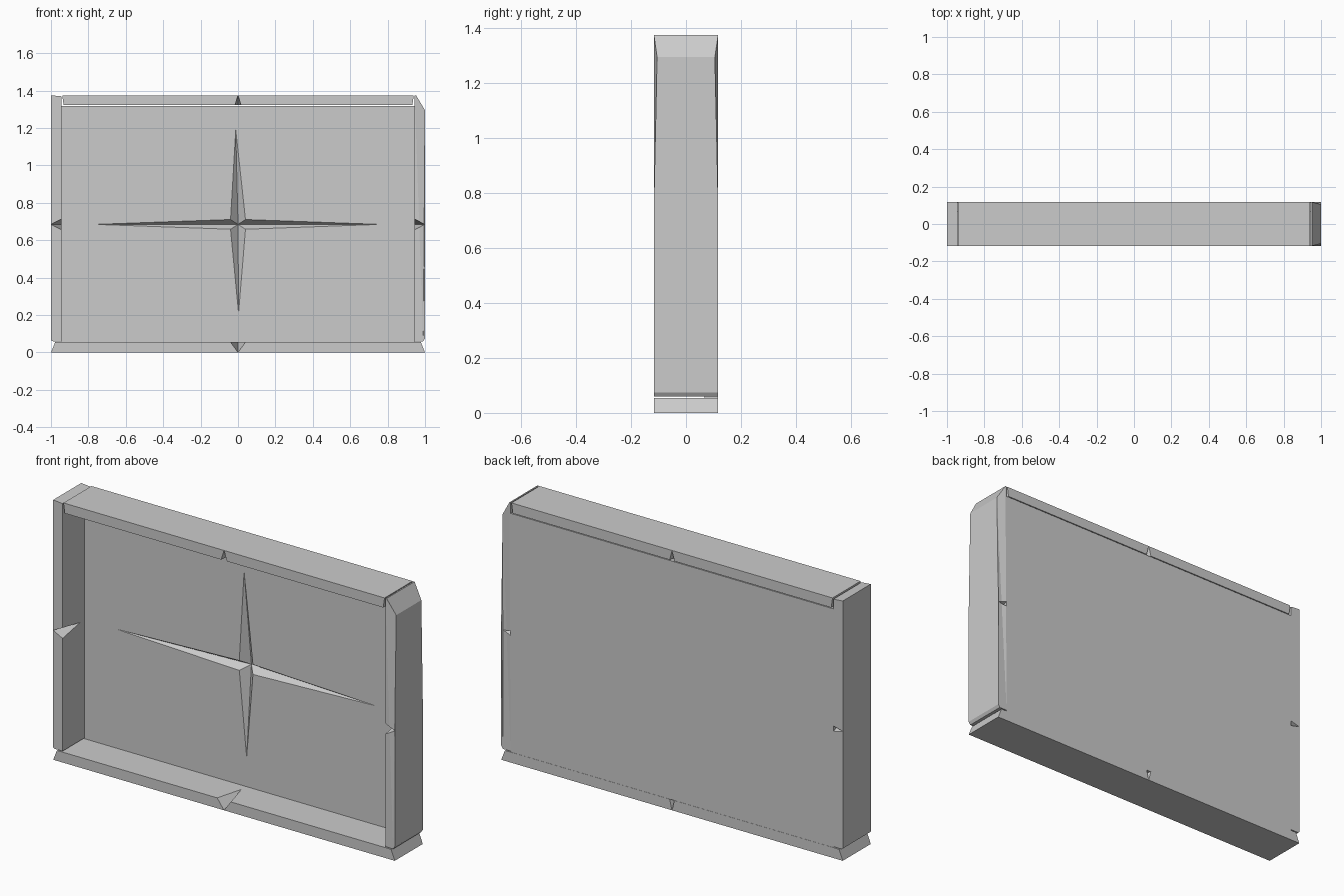
import bpy, bmesh
from mathutils import Vector

cube = bpy.data.objects.get("Cube")
if cube:
    bpy.data.objects.remove(cube, do_unlink=True)

# Single flat grey
grey = bpy.data.materials.new("plain grey")
grey.use_nodes = True
COLOR = (0.6, 0.6, 0.6, 1)
grey.diffuse_color = COLOR
grey.node_tree.nodes["Principled BSDF"].inputs["Base Color"].default_value = COLOR

HALF = 0.117          # half the frame depth
MID = 0.685           # height of the star centre
PANEL_FRONT = 0.068


def make_object(name, bm):
    bmesh.ops.recalc_face_normals(bm, faces=bm.faces)
    mesh = bpy.data.meshes.new(name)
    bm.to_mesh(mesh)
    bm.free()
    mesh.materials.append(grey)
    obj = bpy.data.objects.new(name, mesh)
    bpy.context.collection.objects.link(obj)
    return obj


def prism(name, outline):
    """Extrude an (x, z, half depth) outline from front to back."""
    bm = bmesh.new()
    front = [bm.verts.new((x, -d, z)) for x, z, d in outline]
    back = [bm.verts.new((x, d, z)) for x, z, d in outline]
    bm.faces.new(front)
    bm.faces.new(back[::-1])
    n = len(outline)
    for i in range(n):
        j = (i + 1) % n
        bm.faces.new((front[i], back[i], back[j], front[j]))
    bmesh.ops.triangulate(bm, faces=[f for f in bm.faces if len(f.verts) > 4])
    return make_object(name, bm)


def add_notch(bm, inner, outer, along, width, side, reach):
    """Wedge that narrows to the outer edge and to a point on the inner face."""
    y = side * HALF
    deep = Vector((inner[0], y - side * reach, inner[1]))
    tip = Vector((outer[0], y, outer[1]))
    base = Vector((inner[0], y, inner[1]))
    run = (tip - deep) * 0.2
    middle = (tip + deep) / 2
    points = [deep - run, tip + run]
    for s in (-1, 1):
        corner = base + along * width * s
        points.append(corner + (corner - middle) * 0.5)
    v = [bm.verts.new(p) for p in points]
    for a, b, c in ((0, 1, 2), (0, 3, 1), (0, 2, 3), (1, 3, 2)):
        bm.faces.new((v[a], v[b], v[c]))


def cut_notches(bar, inner, outer, along, front_width):
    bm = bmesh.new()
    add_notch(bm, inner, outer, along, front_width, -1, 0.145)
    add_notch(bm, inner, outer, along, 0.014, 1, 0.045)
    cutter = make_object("notch_cutter", bm)
    cutter.hide_render = True
    mod = bar.modifiers.new("notches", "BOOLEAN")
    mod.operation = "DIFFERENCE"
    mod.solver = "EXACT"
    mod.object = cutter
    deps = bpy.context.evaluated_depsgraph_get()
    mesh = bpy.data.meshes.new_from_object(bar.evaluated_get(deps))
    bar.modifiers.clear()
    bar.data = mesh
    bpy.data.objects.remove(cutter, do_unlink=True)


# Four frame bars with a notch at the middle of each rim
X, Z = Vector((1, 0, 0)), Vector((0, 0, 1))
H = HALF
bottom_bar = prism("bottom_bar", [(-1, 0, H), (1, 0, H), (0.978, 0.055, H), (-0.978, 0.055, H)])
cut_notches(bottom_bar, (0, 0.055), (0, 0), X, 0.04)

top_bar = prism("top_bar", [(-0.94, 1.375, H), (0.94, 1.375, H), (0.932, 1.322, H), (-0.932, 1.322, H)])
cut_notches(top_bar, (0, 1.322), (0, 1.375), X, 0.017)

left_bar = prism("left_bar", [(0.945, 0.06, H), (0.99, 0.06, H), (1, 0.075, H), (1, 0.75, H),
                              (1, 1.295, 0.105), (0.952, 1.375, H), (0.945, 1.375, H)])
cut_notches(left_bar, (0.945, MID), (1, MID), Z, 0.028)

right_bar = prism("right_bar", [(-0.945, 0.06, H), (-0.99, 0.06, H), (-1, 0.065, H),
                                (-1, 1.375, H), (-0.945, 1.37, H)])
cut_notches(right_bar, (-0.945, MID), (-1, MID), Z, 0.028)

# Back panel with a four-pointed star sunk into its front
bm = bmesh.new()
SIDES = [(1, 1), (-1, 1), (-1, -1), (1, -1)]
LOW, HIGH, WIDE = 0.055, 1.318, 0.945


def vert(x, z, y=PANEL_FRONT):
    return bm.verts.new((x, y, z))


corners = [vert(sx * WIDE, HIGH if sz > 0 else LOW) for sx, sz in SIDES]
rear = [vert(c.co.x, c.co.z, HALF - 0.001) for c in corners]
valleys = [vert(sx * 0.04, MID + sz * 0.026) for sx, sz in SIDES]
tips = [vert(0.76, MID), vert(-0.012, 1.19), vert(-0.765, MID), vert(0.003, 0.21)]
centre = vert(0, MID, 0.112)
for i in range(4):
    j = (i + 1) % 4
    bm.faces.new((corners[i], tips[i], valleys[i], tips[j]))    # field around the star
    bm.faces.new((corners[i], tips[j], corners[j]))
    bm.faces.new((tips[i], centre, valleys[i]))                 # sunk star facets
    bm.faces.new((valleys[i], centre, tips[j]))
    bm.faces.new((corners[i], corners[j], rear[j], rear[i]))    # panel edges
bm.faces.new(rear)
bmesh.ops.triangulate(bm, faces=[f for f in bm.faces if len(f.verts) == 4])
make_object("back_panel", bm)
